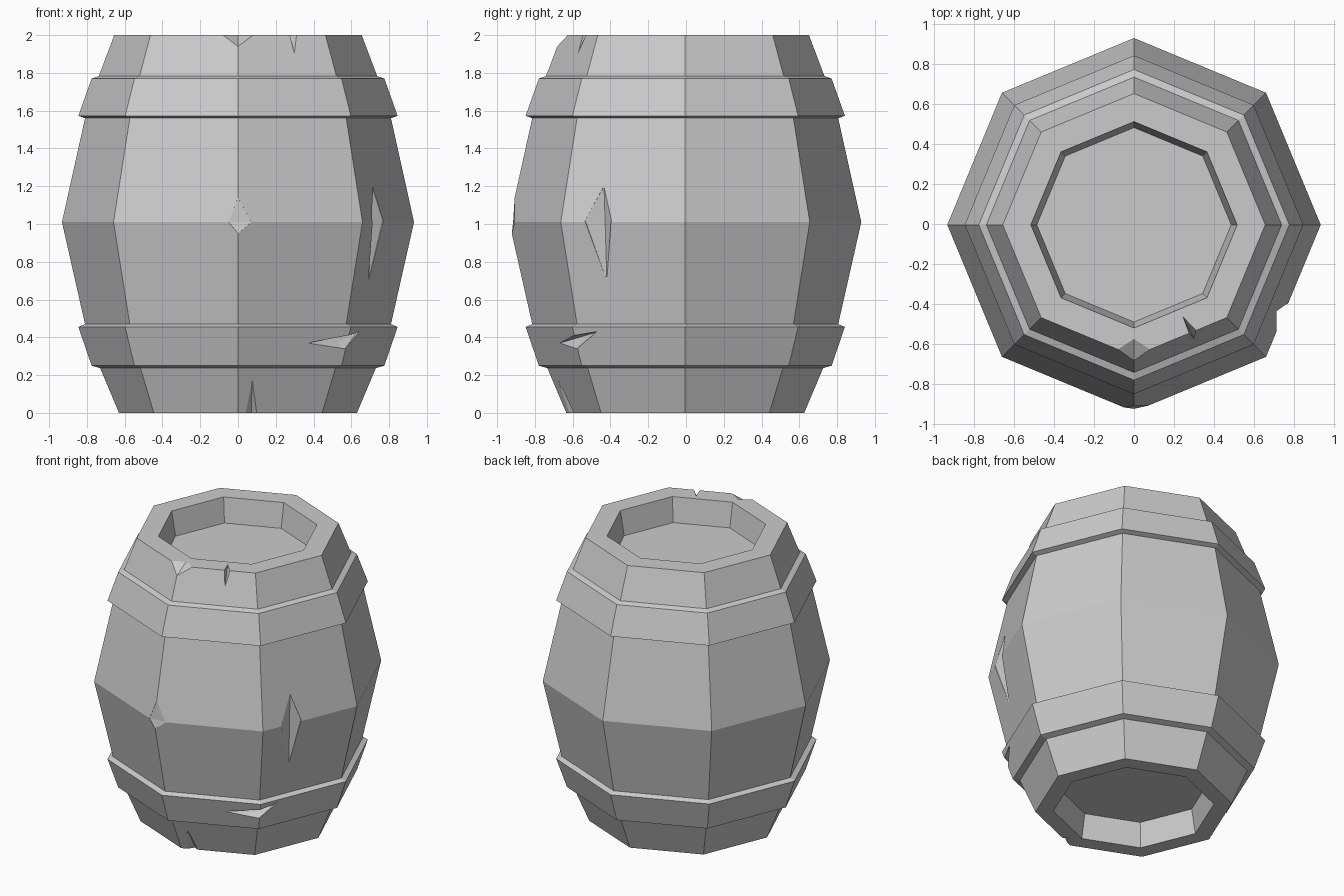
import bpy, bmesh
from math import sin, cos, pi

if "Cube" in bpy.data.objects:
    bpy.data.objects.remove(bpy.data.objects["Cube"])

SIDES = 8


def mesh_object(name, bm):
    bmesh.ops.recalc_face_normals(bm, faces=bm.faces[:])
    me = bpy.data.meshes.new(name)
    bm.to_mesh(me)
    bm.free()
    ob = bpy.data.objects.new(name, me)
    bpy.context.collection.objects.link(ob)
    return ob


def lathe(name, profile):
    """Spin (radius, z) points into a closed solid with flat end caps."""
    bm = bmesh.new()
    rings = [[bm.verts.new((r * cos(2 * pi * i / SIDES), r * sin(2 * pi * i / SIDES), z))
              for i in range(SIDES)] for r, z in profile]
    for a, b in zip(rings, rings[1:]):
        for i in range(SIDES):
            j = (i + 1) % SIDES
            bm.faces.new((a[i], a[j], b[j], b[i]))
    bm.faces.new(rings[0])
    bm.faces.new(rings[-1])
    return mesh_object(name, bm)


def gouge(target, name, points):
    """Cut a chip: hull of the chip outline swept outward from the axis."""
    bm = bmesh.new()
    for x, y, z in points:
        for s in (1.0, 1.2):
            bm.verts.new((x * s, y * s, z))
    hull = bmesh.ops.convex_hull(bm, input=bm.verts[:])
    loose = [v for v in bm.verts if not v.link_faces]
    bmesh.ops.delete(bm, geom=loose, context='VERTS')
    cutter = mesh_object(name, bm)
    cutter.hide_render = True
    mod = target.modifiers.new(name, 'BOOLEAN')
    mod.operation = 'DIFFERENCE'
    mod.solver = 'EXACT'
    mod.object = cutter
    bpy.context.view_layer.objects.active = target
    bpy.ops.object.modifier_apply(modifier=mod.name)
    bpy.data.objects.remove(cutter)


# barrel: recessed ends, bulging staves and two raised hoops
barrel = lathe("barrel", [
    (0.485, 0.17), (0.515, 0.0), (0.63, 0.0),
    (0.73, 0.237), (0.775, 0.25), (0.845, 0.455), (0.81, 0.47),
    (0.932, 1.01),
    (0.81, 1.56), (0.845, 1.573), (0.775, 1.77), (0.737, 1.783),
    (0.655, 2.0), (0.515, 2.0), (0.485, 1.83)])

# chips and scratches in the wood
gouge(barrel, "front_edge_chip", [
    (-0.05, -0.91, 1.01), (0.07, -0.90, 1.01), (0, -0.90, 1.14),
    (0, -0.917, 0.95), (0, -0.905, 1.01)])
gouge(barrel, "side_scratch", [
    (0.71, -0.43, 1.2), (0.69, -0.415, 0.70), (0.71, -0.53, 1.02),
    (0.766, -0.39, 1.02), (0.70, -0.435, 1.0)])
gouge(barrel, "hoop_scratch", [
    (0.37, -0.662, 0.37), (0.63, -0.46, 0.43), (0.56, -0.59, 0.405),
    (0.56, -0.585, 0.33), (0.53, -0.56, 0.37)])
gouge(barrel, "bottom_notch", [
    (0.04, -0.613, -0.02), (0.04, -0.613, 0), (0.10, -0.59, -0.02), (0.10, -0.59, 0),
    (0.075, -0.67, 0.17), (0.07, -0.57, -0.02), (0.07, -0.57, 0)])
gouge(barrel, "top_edge_chip", [
    (-0.08, -0.622, 2), (-0.08, -0.622, 2.02), (0.08, -0.622, 2), (0.08, -0.622, 2.02),
    (0, -0.678, 1.94), (0, -0.57, 2), (0, -0.57, 2.02)])
gouge(barrel, "top_notch", [
    (0.275, -0.541, 2), (0.275, -0.541, 2.02), (0.31, -0.527, 2), (0.31, -0.527, 2.02),
    (0.30, -0.571, 1.9), (0.245, -0.46, 2), (0.245, -0.46, 2.02)])

# keep the chipped barrel centred
for v in barrel.data.vertices:
    v.co.y -= 0.004
